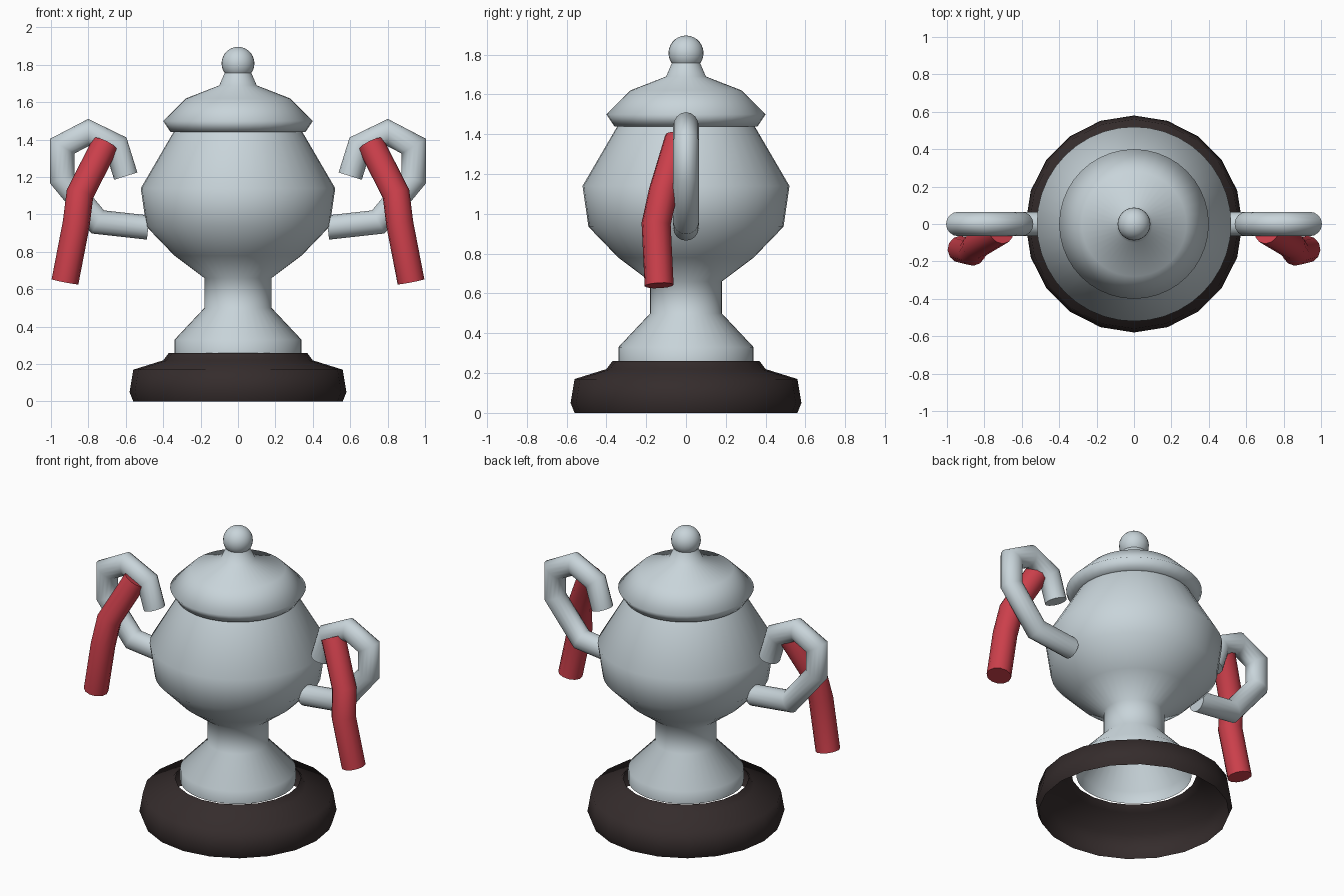
import bpy, bmesh, math
from mathutils import Vector

if "Cube" in bpy.data.objects:
    bpy.data.objects.remove(bpy.data.objects["Cube"])


def material(name, rgb):
    m = bpy.data.materials.new(name)
    m.diffuse_color = (*rgb, 1)
    m.use_nodes = True
    m.node_tree.nodes["Principled BSDF"].inputs["Base Color"].default_value = m.diffuse_color
    return m


SILVER = material("silver", (0.58, 0.66, 0.70))
DARK = material("dark_brown", (0.035, 0.025, 0.025))
RED = material("red", (0.60, 0.05, 0.07))


def finish(bm, name, mat, angle):
    bmesh.ops.recalc_face_normals(bm, faces=bm.faces)
    me = bpy.data.meshes.new(name)
    bm.to_mesh(me)
    bm.free()
    me.materials.append(mat)
    ob = bpy.data.objects.new(name, me)
    bpy.context.collection.objects.link(ob)
    bpy.ops.object.select_all(action='DESELECT')
    ob.select_set(True)
    bpy.context.view_layer.objects.active = ob
    bpy.ops.object.shade_smooth_by_angle(angle=math.radians(angle))
    return ob


def bridge(bm, a, b):
    n = len(a)
    for i in range(n):
        bm.faces.new((a[i], a[(i + 1) % n], b[(i + 1) % n], b[i]))


def lathe(name, profile, sides, mat, angle=65):
    """Open shell turned around the z axis from (radius, height) points."""
    bm = bmesh.new()
    rings = [[bm.verts.new((r * math.cos(2 * math.pi * i / sides),
                            r * math.sin(2 * math.pi * i / sides), z))
              for i in range(sides)] for r, z in profile]
    for a, b in zip(rings, rings[1:]):
        bridge(bm, a, b)
    return finish(bm, name, mat, angle)


def tube(name, path, radius, sides, mat, side):
    """Capped tube with mitred corners; side = -1 mirrors it in x."""
    pts = [Vector((side * x, y, z)) for x, y, z in path]
    dirs = [(b - a).normalized() for a, b in zip(pts, pts[1:])]
    u = dirs[0].cross(Vector((0, 1, 0))).normalized()
    v = dirs[0].cross(u)
    ring = [pts[0] + radius * (u * math.cos(t) + v * math.sin(t))
            for t in (2 * math.pi * i / sides for i in range(sides))]
    bm = bmesh.new()
    rings = [[bm.verts.new(p) for p in ring]]
    for k, d in enumerate(dirs):
        end = pts[k + 1]
        n = d if k == len(dirs) - 1 else (d + dirs[k + 1]).normalized()
        ring = [p + d * ((end - p).dot(n) / d.dot(n)) for p in ring]
        rings.append([bm.verts.new(p) for p in ring])
        bridge(bm, rings[-2], rings[-1])
    bm.faces.new(rings[0])
    bm.faces.new(rings[-1])
    return finish(bm, name, mat, 65)


# Hollow plinth ring
lathe("plinth", [(0.56, 0), (0.58, 0.05), (0.56, 0.17), (0.40, 0.22),
                 (0.37, 0.26)], 20, DARK)

# Foot, stem and bowl in one turned shell
lathe("cup_body", [(0.34, 0.25), (0.34, 0.33), (0.18, 0.50), (0.18, 0.66),
                   (0.34, 0.78), (0.49, 0.935), (0.52, 1.14),
                   (0.345, 1.44)], 40, SILVER)

# Lid with a narrow neck
lathe("lid", [(0.33, 1.44), (0.36, 1.44), (0.40, 1.50), (0.28, 1.62),
              (0.10, 1.69), (0.07, 1.76)], 40, SILVER, 85)

# Ball on top of the lid
bm = bmesh.new()
bmesh.ops.create_uvsphere(bm, u_segments=24, v_segments=14, radius=0.088)
bmesh.ops.translate(bm, verts=bm.verts, vec=(0, 0, 1.808))
finish(bm, "lid_knob", SILVER, 60)

# Curled handles and hanging ribbons on both sides
HANDLE = [(0.48, 0, 0.93), (0.75, 0, 0.96), (0.94, 0, 1.19), (0.94, 0, 1.365),
          (0.80, 0, 1.438), (0.65, 0, 1.365), (0.60, 0, 1.205)]
RIBBON = [(0.71, -0.035, 1.375), (0.845, -0.115, 1.11), (0.865, -0.15, 0.95),
          (0.925, -0.135, 0.64)]
for label, s in (("right", 1), ("left", -1)):
    tube(label + "_handle", HANDLE, 0.065, 16, SILVER, s)
    tube(label + "_ribbon", RIBBON, 0.073, 12, RED, s)
